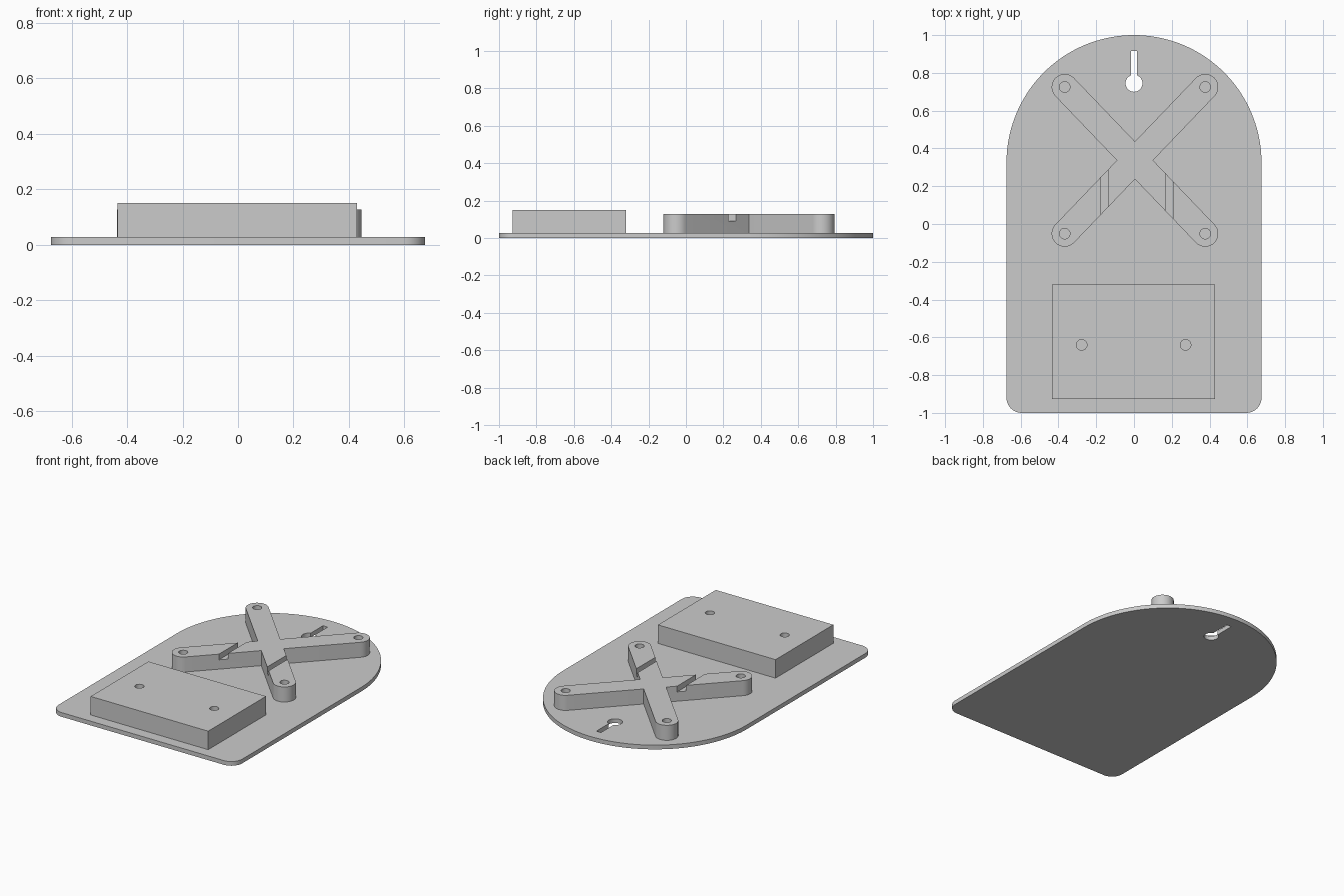
import bpy, bmesh, math
from math import pi, cos, sin

if "Cube" in bpy.data.objects:
    bpy.data.objects.remove(bpy.data.objects["Cube"])

grey = bpy.data.materials.new("light grey")
grey.use_nodes = True
colour = (0.6, 0.6, 0.6, 1)
grey.diffuse_color = colour
grey.node_tree.nodes["Principled BSDF"].inputs["Base Color"].default_value = colour

BASE = 0.028        # plate thickness
CROSS_TOP = 0.128
BLOCK_TOP = 0.151
HOLE_R = 0.028


def arc(cx, cy, r, start, end, n):
    """Points along an arc, angles in radians."""
    return [(cx + r * cos(start + (end - start) * i / n),
             cy + r * sin(start + (end - start) * i / n)) for i in range(n + 1)]


def circle(cx, cy, r, n=32):
    return arc(cx, cy, r, 0, 2 * pi, n)[:-1]


def rect(x0, x1, y0, y1):
    return [(x0, y0), (x1, y0), (x1, y1), (x0, y1)]


def prism(name, outline, z0, z1):
    """Extrude a counter-clockwise outline between two heights."""
    bm = bmesh.new()
    face = bm.faces.new([bm.verts.new((x, y, z0)) for x, y in outline])
    new = bmesh.ops.extrude_face_region(bm, geom=[face])["geom"]
    for v in new:
        if isinstance(v, bmesh.types.BMVert):
            v.co.z = z1
    bmesh.ops.recalc_face_normals(bm, faces=bm.faces)
    mesh = bpy.data.meshes.new(name)
    bm.to_mesh(mesh)
    bm.free()
    mesh.materials.append(grey)
    obj = bpy.data.objects.new(name, mesh)
    bpy.context.collection.objects.link(obj)
    return obj


def cut(obj, outline, z0, z1):
    """Subtract an extruded outline, then discard the cutter."""
    cutter = prism("cutter", outline, z0, z1)
    cutter.hide_render = True
    mod = obj.modifiers.new("cut", 'BOOLEAN')
    mod.operation, mod.solver, mod.object = 'DIFFERENCE', 'EXACT', cutter
    bpy.ops.object.select_all(action='DESELECT')
    bpy.context.view_layer.objects.active = obj
    obj.select_set(True)
    bpy.ops.object.modifier_apply(modifier=mod.name)
    bpy.data.objects.remove(cutter)


def smooth(obj):
    bpy.ops.object.select_all(action='DESELECT')
    bpy.context.view_layer.objects.active = obj
    obj.select_set(True)
    bpy.ops.object.shade_smooth_by_angle(angle=math.radians(30))


# Arched back plate with rounded lower corners
W, R = 0.675, 0.08
plate = prism("back_plate",
              arc(0, 1 - W, W, 0, pi, 72)
              + arc(R - W, R - 1, R, pi, 1.5 * pi, 10)
              + arc(W - R, R - 1, R, 1.5 * pi, 2 * pi, 10), 0, BASE)

# Keyhole for hanging
KEY_Y, KEY_R, SLOT = -0.003 + 0.748, 0.045, 0.017
a = math.asin(SLOT / KEY_R)
keyhole = [(SLOT, 0.917), (-SLOT, 0.917)] + arc(0, KEY_Y, KEY_R, pi / 2 + a, 2.5 * pi - a, 36)
cut(plate, keyhole, -0.1, 0.1)

# Diagonal cross with rounded arm ends
CX, CY, DX, DY, ARM = 0.005, 0.337, 0.372, 0.388, 0.069
tilt = math.atan2(DY, DX)
angles = [tilt, pi - tilt, pi + tilt, 2 * pi - tilt]
outline, tips = [], []
for i, ang in enumerate(angles):
    tip = (CX + math.hypot(DX, DY) * cos(ang), CY + math.hypot(DX, DY) * sin(ang))
    tips.append(tip)
    outline += arc(*tip, ARM, ang - pi / 2, ang + pi / 2, 20)
    # inner corner between this arm and the next
    following = angles[(i + 1) % 4] + (2 * pi if i == 3 else 0)
    half = (following - ang) / 2
    reach = ARM / sin(half)
    outline.append((CX + reach * cos(ang + half), CY + reach * sin(ang + half)))
cross = prism("mounting_cross", outline, BASE, CROSS_TOP)
for tip in tips:
    cut(cross, circle(*tip, HOLE_R), 0, 0.3)

# Grooves across the two lower arms
for x in (-0.156, 0.187):
    cut(cross, rect(x - 0.019, x + 0.019, 0, 0.32), 0.09, 0.3)

# Raised block with two holes
block = prism("lower_block", rect(-0.434, 0.43, -0.927, -0.32), BASE, BLOCK_TOP)
for x in (-0.277, 0.273):
    cut(block, circle(x, -0.64, HOLE_R), 0, 0.3)

for part in (plate, cross, block):
    smooth(part)
